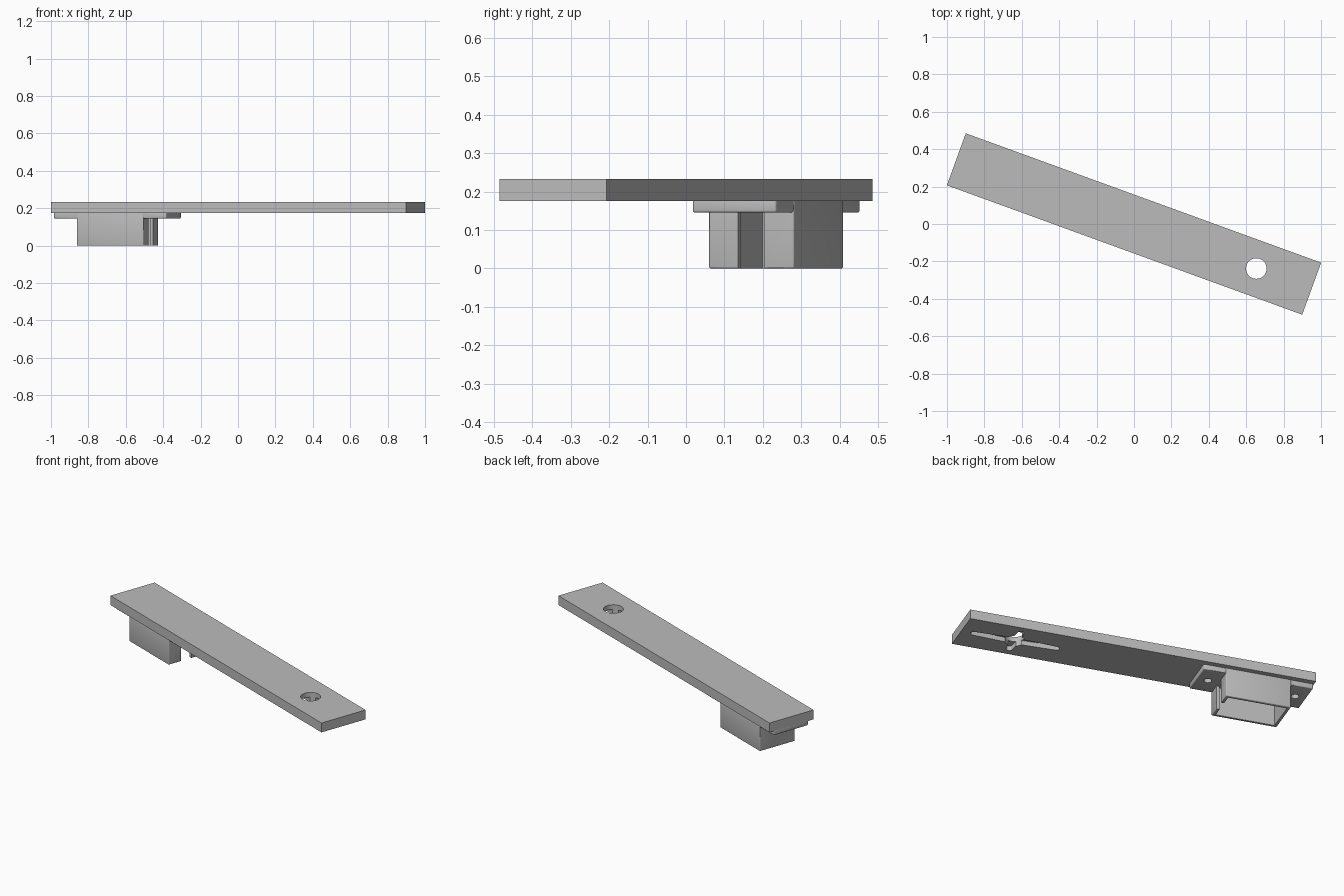
import bpy, bmesh
from math import radians, pi
from mathutils import Matrix, Vector

cube = bpy.data.objects.get("Cube")
if cube:
    bpy.data.objects.remove(cube, do_unlink=True)

grey = bpy.data.materials.new("plain_grey")
grey.use_nodes = True
colour = (0.5, 0.5, 0.5, 1)
grey.diffuse_color = colour
grey.node_tree.nodes["Principled BSDF"].inputs["Base Color"].default_value = colour

TILT = radians(-20)
BAR_BOTTOM, BAR_TOP = 0.175, 0.232
HOLDER_X, HORN_X = -0.686, 0.696


def make(name, bm):
    mesh = bpy.data.meshes.new(name)
    bmesh.ops.recalc_face_normals(bm, faces=bm.faces)
    bm.to_mesh(mesh)
    bm.free()
    mesh.materials.append(grey)
    obj = bpy.data.objects.new(name, mesh)
    bpy.context.collection.objects.link(obj)
    return obj


def box(name, x, y, length, width, z0, z1, bevel=0):
    bm = bmesh.new()
    place = Matrix.Translation((x, y, (z0 + z1) / 2)) @ Matrix.Diagonal((length, width, z1 - z0, 1))
    bmesh.ops.create_cube(bm, size=1, matrix=place)
    if bevel:
        bmesh.ops.bevel(bm, geom=bm.edges[:], offset=bevel, segments=3, profile=0.5, affect='EDGES')
    return make(name, bm)


def cylinder(name, x, radius, z0, z1):
    bm = bmesh.new()
    bmesh.ops.create_cone(bm, cap_ends=True, segments=48, radius1=radius, radius2=radius,
                          depth=z1 - z0, matrix=Matrix.Translation((x, 0, (z0 + z1) / 2)))
    return make(name, bm)


def arm(name, x, length, root, tip, angle, z0, z1):
    # tapered, round-ended arm: hull of a root disc and a tip disc
    bm = bmesh.new()
    turn = Matrix.Translation((x, 0, 0)) @ Matrix.Rotation(angle, 4, 'Z')
    for centre, radius in ((0, root), (length - tip, tip)):
        for i in range(24):
            p = Matrix.Rotation(2 * pi * i / 24, 3, 'Z') @ Vector((radius, 0, 0))
            for z in (z0, z1):
                bm.verts.new(turn @ Vector((p.x + centre, p.y, z)))
    hull = bmesh.ops.convex_hull(bm, input=bm.verts[:])
    loose = {g for g in hull["geom_interior"] + hull["geom_unused"] if isinstance(g, bmesh.types.BMVert)}
    bmesh.ops.delete(bm, geom=list(loose), context='VERTS')
    bmesh.ops.dissolve_limit(bm, angle_limit=radians(1), verts=bm.verts[:], edges=bm.edges[:])
    return make(name, bm)


def combine(target, tool, operation='DIFFERENCE'):
    mod = target.modifiers.new(operation.lower(), 'BOOLEAN')
    mod.operation, mod.object, mod.solver = operation, tool, 'EXACT'
    bpy.context.view_layer.objects.active = target
    bpy.ops.object.modifier_apply(modifier=mod.name)
    bpy.data.objects.remove(tool, do_unlink=True)


# long bar with a round hole and a cross-shaped recess underneath
bar = box("bar", 0, 0, 2.022, 0.296, BAR_BOTTOM, BAR_TOP)
for k, length in enumerate((0.26, 0.11, 0.26, 0.11)):
    combine(bar, arm("recess_arm", HORN_X, length, 0.03, 0.018, k * pi / 2,
                     BAR_BOTTOM - 0.02, BAR_BOTTOM + 0.028))
combine(bar, cylinder("hole_cutter", HORN_X, 0.055, 0.1, 0.3))

# holder: flange plus open-bottomed box with a slot in its inner end
holder = box("holder", HOLDER_X, 0, 0.64, 0.232, 0.145, 0.183, 0.006)
combine(holder, box("holder_shell", HOLDER_X, 0, 0.38, 0.236, 0, 0.18, 0.005), 'UNION')
combine(holder, box("cavity_cutter", HOLDER_X, 0, 0.344, 0.2, -0.1, 0.174))
combine(holder, box("slot_cutter", HOLDER_X + 0.18, 0, 0.06, 0.072, -0.1, 0.145))

# screw holes in the flange
for side in (-1, 1):
    combine(holder, cylinder("screw_cutter", HOLDER_X + side * 0.255, 0.022, 0.1, 0.174))

# turn the whole assembly and smooth the rounded edges
for obj in (bar, holder):
    obj.rotation_euler.z = TILT
    bpy.ops.object.select_all(action='DESELECT')
    obj.select_set(True)
    bpy.context.view_layer.objects.active = obj
    bpy.ops.object.shade_smooth_by_angle(angle=radians(30))
